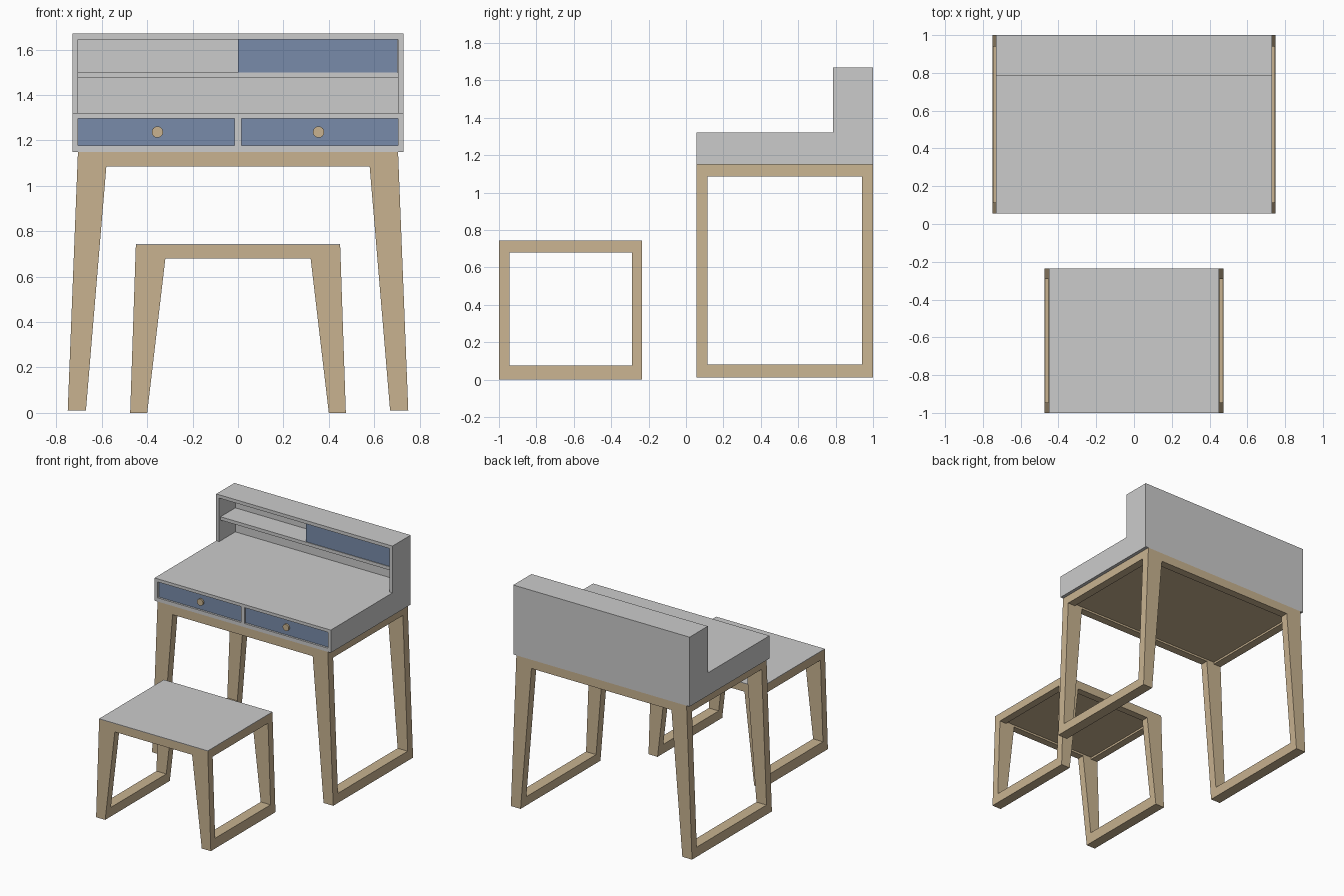
import bpy, bmesh, math
from mathutils import Vector

if "Cube" in bpy.data.objects:
    bpy.data.objects.remove(bpy.data.objects["Cube"])


def material(name, rgb):
    m = bpy.data.materials.new(name)
    m.diffuse_color = (*rgb, 1)
    m.use_nodes = True
    m.node_tree.nodes["Principled BSDF"].inputs["Base Color"].default_value = m.diffuse_color
    return m


WOOD = material("light_wood", (0.58, 0.45, 0.28))
BLUE = material("blue_paint", (0.19, 0.26, 0.40))


def prism(name, pts, a, b, axis="y", mat=None):
    """Extrude a profile from a to b: (x, z) points along y, or (y, z) points along x."""
    bm = bmesh.new()
    vs = [bm.verts.new((p, a, q) if axis == "y" else (a, p, q)) for p, q in pts]
    face = bm.faces.new(vs)
    ext = bmesh.ops.extrude_face_region(bm, geom=[face])["geom"]
    move = Vector((0, b - a, 0)) if axis == "y" else Vector((b - a, 0, 0))
    bmesh.ops.translate(bm, vec=move, verts=[v for v in ext if isinstance(v, bmesh.types.BMVert)])
    bmesh.ops.recalc_face_normals(bm, faces=bm.faces)
    me = bpy.data.meshes.new(name)
    bm.to_mesh(me)
    bm.free()
    if mat:
        me.materials.append(mat)
    ob = bpy.data.objects.new(name, me)
    bpy.context.collection.objects.link(ob)
    return ob


def box(name, x0, x1, y0, y1, z0, z1, mat=None):
    return prism(name, [(x0, z0), (x1, z0), (x1, z1), (x0, z1)], y0, y1, "y", mat)


def cut(ob, *bounds):
    cutter = box("cutter", *bounds)
    cutter.hide_render = True
    mod = ob.modifiers.new("cut", "BOOLEAN")
    mod.operation, mod.solver, mod.object = "DIFFERENCE", "EXACT", cutter
    bpy.context.view_layer.objects.active = ob
    bpy.ops.object.modifier_apply(modifier=mod.name)
    bpy.data.objects.remove(cutter)


def frame(name, y0, y1, t, z0, z1, zin, zrail, ob_, ot, ib, it):
    """Splayed leg frame: outer/inner half widths at bottom (ob_, ib) and top (ot, it)."""
    # front and back leg arches
    arch = [(-ob_, z0), (-ot, z1), (ot, z1), (ob_, z0),
            (ib, z0), (it, zin), (-it, zin), (-ib, z0)]
    prism(name + "_front_legs", arch, y0, y0 + t, "y", WOOD)
    prism(name + "_back_legs", arch, y1 - t, y1, "y", WOOD)

    def outer(z):
        return ob_ + (ot - ob_) * (z - z0) / (z1 - z0)

    def inner(z):
        return ib + (it - ib) * (z - z0) / (zin - z0)

    # side rails at floor and top
    for s, side in ((-1, "left"), (1, "right")):
        foot = [(s * outer(z0), z0), (s * outer(zrail), zrail),
                (s * inner(zrail), zrail), (s * inner(z0), z0)]
        prism(f"{name}_{side}_foot_rail", foot, y0 + t, y1 - t, "y", WOOD)
        top = [(s * outer(zin), zin), (s * outer(z1), z1),
               (s * (ot - t), z1), (s * (ot - t), zin)]
        prism(f"{name}_{side}_top_rail", top, y0 + t, y1 - t, "y", WOOD)
    # underside board, slightly recessed between the rails
    box(name + "_underside", -ot + t, ot - t, y0 + t, y1 - t, zin + 0.015, z1, WOOD)


# stool
frame("stool", -1.0, -0.235, 0.055, 0.0, 0.74, 0.68, 0.075, 0.475, 0.45, 0.40, 0.32)
box("stool_seat", -0.45, 0.45, -1.0, -0.235, 0.74, 0.744)

# desk legs
frame("desk", 0.055, 1.0, 0.06, 0.01, 1.15, 1.085, 0.08, 0.75, 0.705, 0.67, 0.58)

# desk body: stepped side profile with the shelf and drawer openings cut out
body = prism("desk_body", [(0.055, 1.15), (1.0, 1.15), (1.0, 1.67), (0.785, 1.67),
                           (0.785, 1.32), (0.055, 1.32)], -0.73, 0.73, "x")
cut(body, -0.705, 0.705, 0.70, 0.975, 1.32, 1.645)
for s in (-1, 1):
    x0, x1 = sorted((s * 0.015, s * 0.705))
    cut(body, x0, x1, 0.0, 0.08, 1.178, 1.297)

# shelf and sliding door
box("shelf", -0.705, 0.705, 0.80, 0.975, 1.475, 1.50)
box("shelf_door", 0.0, 0.703, 0.805, 0.82, 1.50, 1.645, BLUE)

# drawers with round knobs
for s, side in ((-1, "left"), (1, "right")):
    x0, x1 = sorted((s * 0.015, s * 0.705))
    box(f"{side}_drawer", x0, x1, 0.07, 0.08, 1.178, 1.297, BLUE)
    cx = s * 0.355
    ring = [(cx + 0.025 * math.cos(i * math.tau / 24), 1.237 + 0.025 * math.sin(i * math.tau / 24))
            for i in range(24)]
    prism(f"{side}_drawer_knob", ring, 0.057, 0.07, "y", WOOD)
